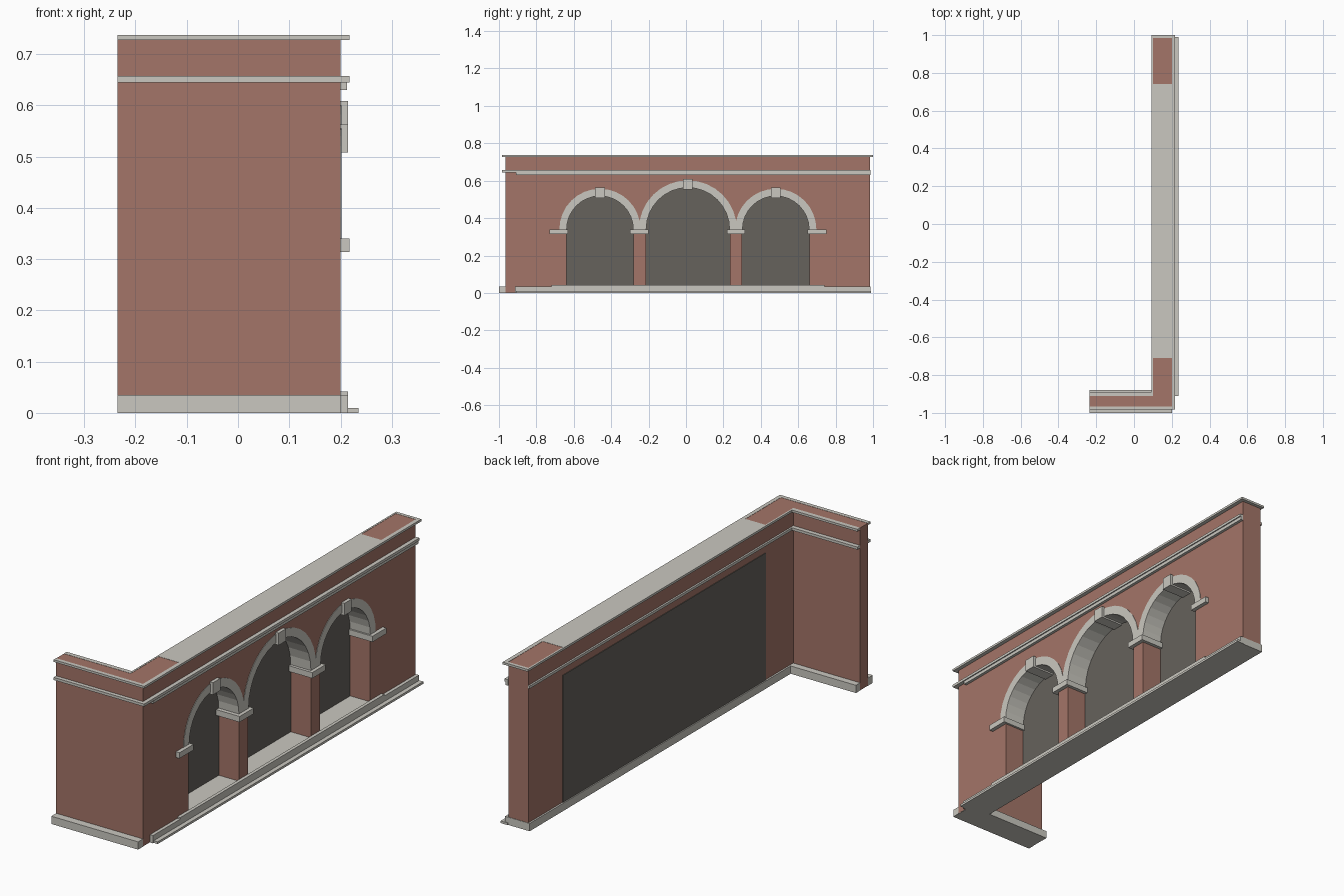
import bpy, bmesh, math

if "Cube" in bpy.data.objects:
    bpy.data.objects.remove(bpy.data.objects["Cube"])


def material(name, rgb):
    m = bpy.data.materials.new(name)
    m.diffuse_color = (*rgb, 1)
    m.use_nodes = True
    m.node_tree.nodes["Principled BSDF"].inputs["Base Color"].default_value = m.diffuse_color
    return m


BRICK = material("brick red", (0.37, 0.178, 0.138))
STONE = material("pale stone", (0.59, 0.575, 0.525))
DARK = material("dark grey", (0.133, 0.122, 0.107))


def finish(name, bm, mat):
    bmesh.ops.recalc_face_normals(bm, faces=bm.faces)
    me = bpy.data.meshes.new(name)
    bm.to_mesh(me)
    bm.free()
    me.materials.append(mat)
    ob = bpy.data.objects.new(name, me)
    bpy.context.collection.objects.link(ob)
    return ob


def prism(name, pts, x0, x1, mat):
    """Extrude a (y, z) outline along x."""
    bm = bmesh.new()
    face = bm.faces.new([bm.verts.new((x0, y, z)) for y, z in pts])
    ext = bmesh.ops.extrude_face_region(bm, geom=[face])
    verts = [v for v in ext["geom"] if isinstance(v, bmesh.types.BMVert)]
    bmesh.ops.translate(bm, verts=verts, vec=(x1 - x0, 0, 0))
    return finish(name, bm, mat)


def box(name, x, y, z, mat):
    return prism(name, [(y[0], z[0]), (y[1], z[0]), (y[1], z[1]), (y[0], z[1])], x[0], x[1], mat)


def arc(cy, r, n=16):
    return [(cy - r * math.cos(math.pi * i / n), SPRING + r * math.sin(math.pi * i / n))
            for i in range(n + 1)]


SPRING, SILL, TOP = 0.34, 0.035, 0.736
XB, XF = 0.10, 0.20                  # back and front of the long wall
Y0, Y1 = -0.965, 0.985               # ends of the long wall
WING = (-0.235, XB)
ARCHES = [(-0.46, 0.18), (0.01, 0.225), (0.48, 0.18)]

# Long wall with three arched openings
outline = [(Y0, 0.002)]
outline += [(-0.90, 0.002), (-0.90, SILL)]
for cy, r in ARCHES:
    outline += [(cy - r, SILL)] + arc(cy, r) + [(cy + r, SILL)]
outline += [(Y1, SILL), (Y1, TOP), (Y0, TOP)]
prism("arcade_wall", outline, XB, XF, BRICK)
box("wing_wall", WING, (Y0, -0.91), (0.002, TOP), BRICK)

# Arch rings and keystones
for i, (cy, r) in enumerate(ARCHES):
    prism(f"arch_ring_{i}", arc(cy, r - 0.002) + arc(cy, r + 0.037)[::-1], XB + 0.001, XF + 0.002, STONE)
    top = SPRING + r
    box(f"keystone_{i}", (XB + 0.001, 0.215), (cy - 0.026, cy + 0.026), (top - 0.012, top + 0.043), STONE)

# Imposts on top of the piers
for i, ys in enumerate([(-0.73, -0.63), (-0.30, -0.20), (0.22, 0.315), (0.65, 0.75)]):
    box(f"impost_{i}", (XB + 0.001, 0.218), ys, (0.314, SPRING), STONE)

# Dark backing panel and pale cap over the arcade
box("backing_panel", (0.097, XB), (-0.71, 0.74), (SILL, 0.61), DARK)
box("arcade_cap", (XB, XF), (-0.71, 0.74), (TOP - 0.002, 0.737), STONE)

# Base courses
box("wall_base", (0.092, 0.215), (-0.915, 0.987), (0, SILL), STONE)
box("wall_base_lip", (XF, 0.215), (-0.72, 0.74), (SILL, 0.042), STONE).hide_render = False
box("base_step", (XF, 0.235), (-0.91, 0.99), (0, 0.01), STONE)
box("wing_base_front", (WING[0], XF), (-1.0, Y0), (0, SILL), STONE)
box("wing_base_back", WING, (-0.91, -0.88), (0, SILL), STONE)
box("wing_base_under", (WING[0] + 0.001, XF - 0.001), (Y0, -0.91), (0, 0.004), STONE)

# Horizontal band and coping strips around the walls
for name, z, d in [("band", (0.645, 0.657), 0.018), ("coping", (0.727, 0.737), 0.018)]:
    box(f"{name}_wall_front", (XF, XF + d), (Y0 - d, 0.987), z, STONE)
    box(f"{name}_wall_back", (0.092, XB), (-0.91, 0.987), z, STONE)
    box(f"{name}_wing_front", (WING[0], XF), (Y0 - d, Y0), z, STONE)
    box(f"{name}_wing_back", WING, (-0.91, -0.89), z, STONE)
box("band_underside", (XF, 0.213), (-0.91, 0.987), (0.63, 0.645), STONE)
box("coping_end", (0.092, 0.218), (Y1, 1.0), (0.727, 0.737), STONE)
